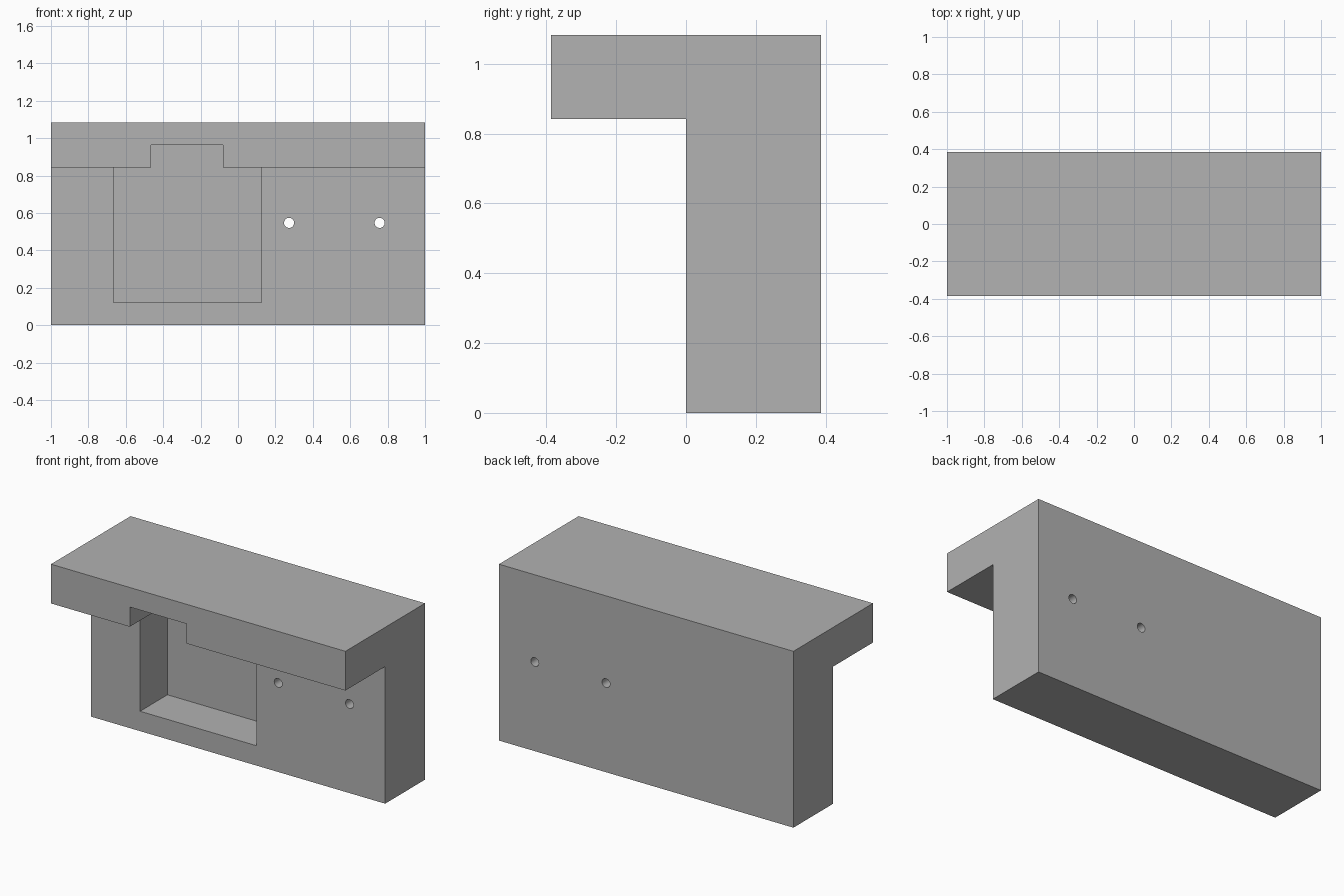
import bpy, bmesh, math
from mathutils import Vector

default = bpy.data.objects.get("Cube")
if default:
    bpy.data.objects.remove(default, do_unlink=True)

grey = bpy.data.materials.new("plain grey")
grey.use_nodes = True
colour = (0.445, 0.445, 0.445, 1)
grey.diffuse_color = colour
grey.node_tree.nodes["Principled BSDF"].inputs["Base Color"].default_value = colour

SHELF_Z, TOP_Z, BACK_Y = 0.842, 1.083, 0.386


def prism(name, points, direction):
    """Extrude a closed outline along a direction."""
    bm = bmesh.new()
    face = bm.faces.new([bm.verts.new(p) for p in points])
    moved = bmesh.ops.extrude_face_region(bm, geom=[face])["geom"]
    verts = [v for v in moved if isinstance(v, bmesh.types.BMVert)]
    bmesh.ops.translate(bm, verts=verts, vec=Vector(direction))
    bmesh.ops.recalc_face_normals(bm, faces=bm.faces)
    mesh = bpy.data.meshes.new(name)
    bm.to_mesh(mesh)
    bm.free()
    mesh.materials.append(grey)
    obj = bpy.data.objects.new(name, mesh)
    bpy.context.collection.objects.link(obj)
    return obj


# Wall with overhanging shelf, one L-shaped profile
profile = [(0, 0), (BACK_Y, 0), (BACK_Y, TOP_Z), (-BACK_Y, TOP_Z),
           (-BACK_Y, SHELF_Z), (0, SHELF_Z)]
bracket = prism("wall_and_shelf", [(-1, y, z) for y, z in profile], (2, 0, 0))

# Blind pocket in the wall, with a notch running through the shelf above
outline = [(-0.665, 0.122), (0.125, 0.122), (0.125, SHELF_Z), (-0.08, SHELF_Z),
           (-0.08, 0.963), (-0.465, 0.963), (-0.465, SHELF_Z), (-0.665, SHELF_Z)]
cutters = [prism("pocket_cutter", [(x, -0.5, z) for x, z in outline], (0, 0.765, 0))]

# Two screw holes through the wall
for x in (0.273, 0.757):
    angles = [math.tau * i / 32 for i in range(32)]
    ring = [(x + 0.027 * math.cos(a), -0.1, 0.547 + 0.027 * math.sin(a)) for a in angles]
    cutters.append(prism("screw_hole_cutter", ring, (0, 0.6, 0)))

# Apply the cuts, then remove the cutters
bpy.context.view_layer.objects.active = bracket
for cutter in cutters:
    cutter.hide_render = True
    cut = bracket.modifiers.new(cutter.name, "BOOLEAN")
    cut.operation = "DIFFERENCE"
    cut.solver = "EXACT"
    cut.object = cutter
    bpy.ops.object.modifier_apply(modifier=cut.name)
    bpy.data.objects.remove(cutter, do_unlink=True)

bpy.ops.object.select_all(action="DESELECT")
bracket.select_set(True)
bpy.ops.object.shade_smooth_by_angle(angle=math.radians(30))
